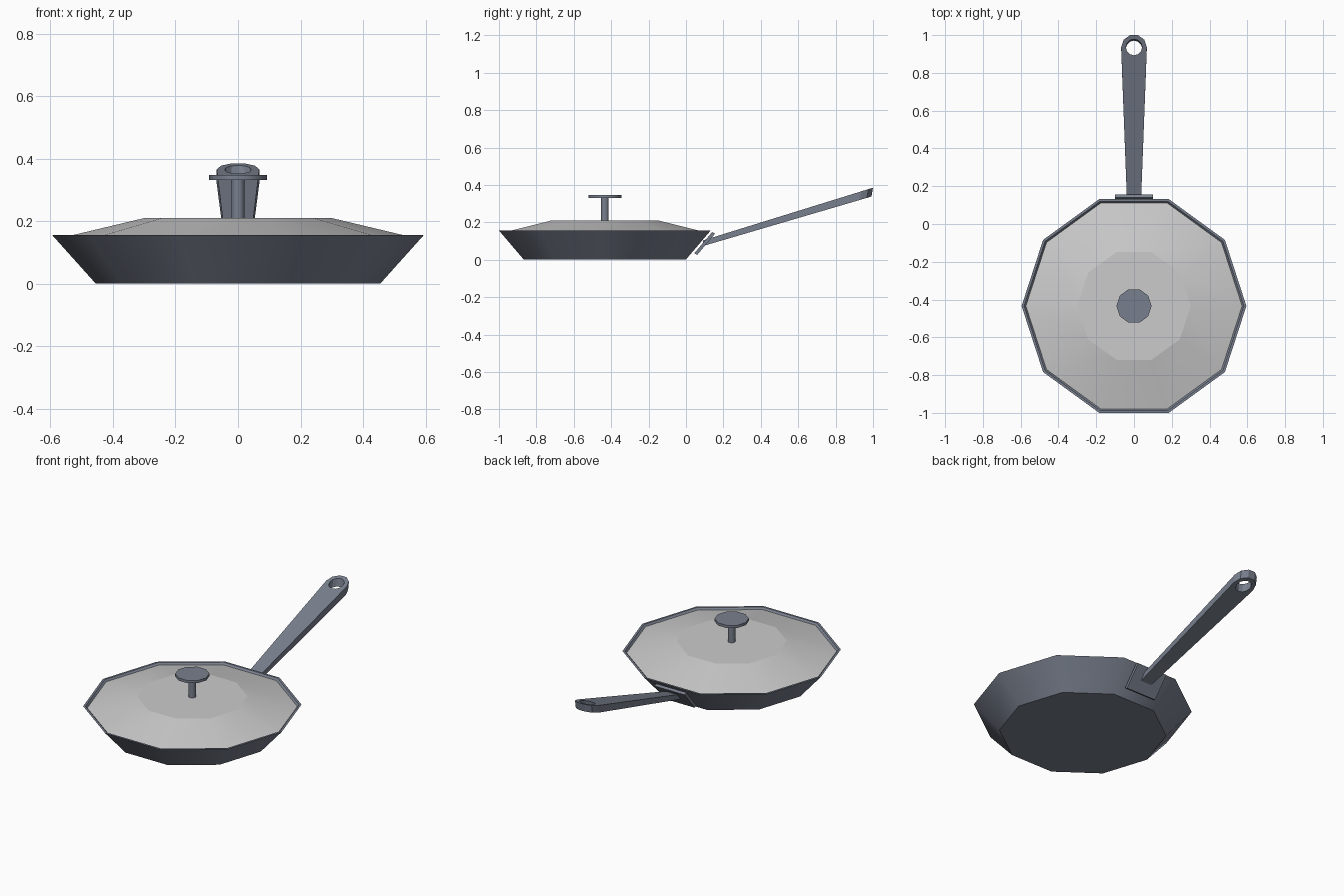
import bpy
import bmesh
from math import sin, cos, pi, radians

if "Cube" in bpy.data.objects:
    bpy.data.objects.remove(bpy.data.objects["Cube"])

CENTRE_Y = -0.434
SIDES = 10


def material(name, colour):
    mat = bpy.data.materials.new(name)
    mat.use_nodes = True
    mat.diffuse_color = (*colour, 1)
    mat.node_tree.nodes["Principled BSDF"].inputs["Base Color"].default_value = (*colour, 1)
    return mat


slate = material("slate grey", (0.19, 0.215, 0.27))
silver = material("light grey", (0.6, 0.6, 0.6))


def finish(name, bm, mat, angle):
    bmesh.ops.recalc_face_normals(bm, faces=bm.faces)
    mesh = bpy.data.meshes.new(name)
    bm.to_mesh(mesh)
    bm.free()
    mesh.materials.append(mat)
    obj = bpy.data.objects.new(name, mesh)
    bpy.context.collection.objects.link(obj)
    if angle:
        bpy.ops.object.select_all(action='DESELECT')
        obj.select_set(True)
        bpy.context.view_layer.objects.active = obj
        bpy.ops.object.shade_smooth_by_angle(angle=radians(angle))
    return obj


def turned(name, profile, mat, angle):
    """Ten-sided solid from (radius, height) rings, capped at both ends."""
    bm = bmesh.new()
    rings = [[bm.verts.new((r * cos(2 * pi * i / SIDES),
                            CENTRE_Y + r * sin(2 * pi * i / SIDES), z))
              for i in range(SIDES)] for r, z in profile]
    for low, high in zip(rings, rings[1:]):
        for i in range(SIDES):
            j = (i + 1) % SIDES
            bm.faces.new((low[i], low[j], high[j], high[i]))
    bm.faces.new(rings[0])
    bm.faces.new(rings[-1])
    return finish(name, bm, mat, angle)


# Pan body, lid and knob
turned("pan", [(0.455, 0), (0.595, 0.156), (0.582, 0.156), (0.455, 0.015)], slate, 32)
turned("lid", [(0.565, 0.136), (0.573, 0.145), (0.30, 0.21)], silver, 10)
turned("knob_stem", [(0.021, 0.205), (0.021, 0.333)], slate, 40)
turned("knob_disc", [(0.093, 0.331), (0.093, 0.347)], slate, 40)

# Mounting plate, lying along the sloping wall
bm = bmesh.new()
section = [(0.044, 0.034), (0.140, 0.148), (0.156, 0.140), (0.060, 0.026)]
face = bm.faces.new([bm.verts.new((-0.1, y, z)) for y, z in section])
side = bmesh.ops.extrude_face_region(bm, geom=[face])
for v in side["geom"]:
    if isinstance(v, bmesh.types.BMVert):
        v.co.x = 0.1
finish("handle_plate", bm, slate, 0)

# Handle: tapered outline with a rounded end and a hanging hole
END_Y = 0.936
outline = [(-0.036, 0.09), (0.036, 0.09)]
outline += [(0.068 * cos(pi * k / 5), END_Y + 0.067 * sin(pi * k / 5)) for k in range(6)]
hole = [(0.043 * cos(pi * k / 6), END_Y + 0.043 * sin(pi * k / 6)) for k in range(12)]
bm = bmesh.new()
edges = []
for loop in (outline, hole):
    verts = [bm.verts.new((x, y, 0)) for x, y in loop]
    edges += [bm.edges.new((a, b)) for a, b in zip(verts, verts[1:] + verts[:1])]
bmesh.ops.triangle_fill(bm, edges=edges, use_beauty=True)
lower = bmesh.ops.extrude_face_region(bm, geom=bm.faces[:], use_keep_orig=True)
under = {g for g in lower["geom"] if isinstance(g, bmesh.types.BMVert)}
for v in bm.verts:
    t = (v.co.y - 0.09) / 0.91
    if v in under:
        v.co.z = 0.073 + 0.265 * t
        v.co.y -= 0.008 * t
    else:
        v.co.z = 0.103 + 0.282 * t
finish("handle", bm, slate, 0)
